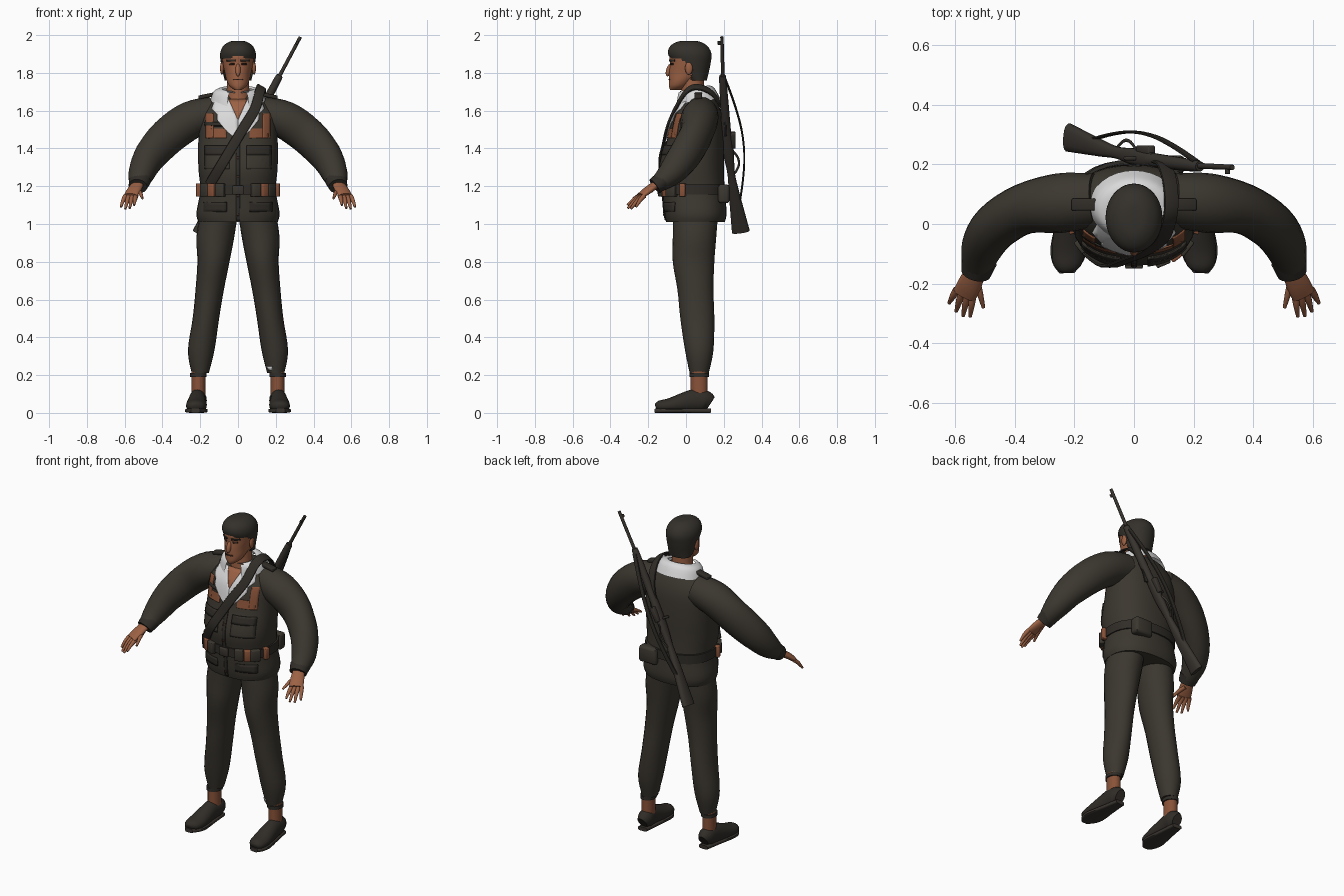
import bpy, bmesh, math
from mathutils import Vector
from mathutils.bvhtree import BVHTree

if "Cube" in bpy.data.objects:
    bpy.data.objects.remove(bpy.data.objects["Cube"], do_unlink=True)

RIGHT, BACK, UP = Vector((1, 0, 0)), Vector((0, 1, 0)), Vector((0, 0, 1))
SIDES = ((-1, "right"), (1, "left"))


def material(name, *colour):
    made = bpy.data.materials.new(name)
    made.use_nodes = True
    made.diffuse_color = (*colour, 1)
    shader = made.node_tree.nodes["Principled BSDF"]
    shader.inputs["Base Color"].default_value = (*colour, 1)
    shader.inputs["Roughness"].default_value = .9
    return made


cloth = material("dark_cloth", .044, .038, .029)
trim = material("cloth_trim", .03, .026, .021)
hair_colour = material("dark_hair", .034, .03, .024)
skin = material("skin", .33, .12, .058)
lining = material("white_lining", .7, .7, .7)
leather = material("brown_leather", .25, .085, .04)
gunmetal = material("rifle_dark", .04, .034, .028)
face_dark = material("face_dark", .05, .022, .014)


def finish(name, bm, colour):
    bmesh.ops.recalc_face_normals(bm, faces=bm.faces)
    mesh = bpy.data.meshes.new(name)
    bm.to_mesh(mesh)
    bm.free()
    mesh.materials.append(colour)
    mesh.shade_smooth()
    mesh.set_sharp_from_angle(angle=.8)
    made = bpy.data.objects.new(name, mesh)
    bpy.context.collection.objects.link(made)
    return made


def spline(rows, steps=4):
    """Catmull-Rom resampling of rows of numbers."""
    padded = [rows[0], *rows, rows[-1]]
    smooth = []
    for window in zip(padded, padded[1:], padded[2:], padded[3:]):
        for step in range(steps):
            t = step / steps
            smooth.append([b + t / 2 * (c - a + t * (2*a - 5*b + 4*c - d + t * (3*(b - c) + d - a)))
                           for a, b, c, d in zip(*window)])
    return smooth + [list(rows[-1])]


def loft(name, rows, colour, across=None, sides=20, power=1.0, caps=True, keep=None):
    """Skin rings of (x, y, z, half width, half depth); rings are level unless across is given."""
    rows = spline(rows)
    centres = [Vector(row[:3]) for row in rows]
    bm, rings = bmesh.new(), []
    for i, (centre, row) in enumerate(zip(centres, rows)):
        u, v = RIGHT, BACK
        if across:
            ahead = (centres[min(i + 1, len(rows) - 1)] - centres[max(i - 1, 0)]).normalized()
            v = (across - ahead * across.dot(ahead)).normalized()
            u = v.cross(ahead)
        ring = []
        for k in range(sides):
            angle = math.tau * k / sides
            c, s = math.cos(angle), math.sin(angle)
            ring.append(bm.verts.new(centre + u * row[3] * math.copysign(abs(c) ** power, c)
                                     + v * row[4] * math.copysign(abs(s) ** power, s)))
        rings.append(ring)
    for low, high in zip(rings, rings[1:]):
        for k in range(sides):
            bm.faces.new((low[k - 1], low[k], high[k], high[k - 1]))
    if caps:
        bm.faces.new(rings[0])
        bm.faces.new(rings[-1])
    if keep:
        unwanted = [face for face in bm.faces if not keep(face.calc_center_median())]
        bmesh.ops.delete(bm, geom=unwanted, context='FACES')
    return finish(name, bm, colour)


def column(name, rows, colour, x=0, **options):
    """Upright loft on one x position, rows of (y, z, half width, half depth)."""
    return loft(name, [(x, *row) for row in rows], colour, **options)


def limb(name, side, rows, colour, **options):
    return loft(name, [(side * x, *rest) for x, *rest in rows], colour, **options)


def box(name, place, size, colour, turn=(0, 0, 0), bevel=.005):
    bm = bmesh.new()
    bmesh.ops.create_cube(bm, size=1)
    bmesh.ops.scale(bm, vec=size, verts=bm.verts)
    bmesh.ops.bevel(bm, geom=bm.edges[:], offset=bevel, segments=2, affect='EDGES', profile=.5)
    made = finish(name, bm, colour)
    made.location, made.rotation_euler = place, turn


def ball(name, place, radii, colour, lean=0):
    bm = bmesh.new()
    bmesh.ops.create_uvsphere(bm, u_segments=16, v_segments=10, radius=1)
    bmesh.ops.scale(bm, vec=radii, verts=bm.verts)
    made = finish(name, bm, colour)
    made.location, made.rotation_euler = place, (lean, 0, 0)


def surface(part):
    mesh = part.data
    return BVHTree.FromPolygons([v.co for v in mesh.vertices], [p.vertices[:] for p in mesh.polygons])


def front(target, x, z):
    hit = target.ray_cast(Vector((x, -2, z)), BACK)[0]
    return hit.y if hit else None


def plate(name, outline, target, colour, lift=.003, cell=.02):
    """Thin sheet, outlined in x and z, laid on the front of a part."""
    bm = bmesh.new()
    bm.faces.new([bm.verts.new((x, 0, z)) for x, z in outline])
    bmesh.ops.triangulate(bm, faces=bm.faces)
    for normal, values in zip((RIGHT, UP), zip(*outline)):
        for k in range(math.ceil(min(values) / cell), math.ceil(max(values) / cell)):
            bmesh.ops.bisect_plane(bm, geom=bm.verts[:] + bm.edges[:] + bm.faces[:],
                                   plane_co=normal * k * cell, plane_no=normal)
    for vert in bm.verts[:]:
        depth = front(target, vert.co.x, vert.co.z)
        if depth is None:
            bm.verts.remove(vert)
        else:
            vert.co.y = depth - lift
    made = finish(name, bm, colour)
    thickness = made.modifiers.new("thickness", 'SOLIDIFY')
    thickness.thickness, thickness.offset = .005, 0


def patch(name, x, z, width, height, target, colour, **options):
    corners = ((-1, -1), (1, -1), (1, 1), (-1, 1))
    plate(name, [(x + a * width / 2, z + b * height / 2) for a, b in corners], target, colour, **options)


# Jacket body
jacket = column("jacket", [(.05, 1.01, .21, .155), (.05, 1.06, .22, .165), (.04, 1.18, .2, .165),
                           (.03, 1.3, .21, .17), (.05, 1.45, .21, .15), (.06, 1.58, .2, .13),
                           (.07, 1.67, .13, .08), (.06, 1.7, .07, .05)], cloth, sides=32, power=.85)
body = surface(jacket)

# Collar lining, raised towards the back
collar = column("collar", [(.06, 1.63, .15, .12), (.05, 1.69, .13, .1), (.04, 1.71, .09, .08), (.04, 1.7, .08, .07)],
                lining, sides=32, caps=False, keep=lambda c: c.y > -.03 or abs(c.x) > .05)
for vert in collar.data.vertices:
    vert.co.z += vert.co.y / 5

# Open neck, lapels, pockets and chest patches
plate("open_neck", [(-.05, 1.66), (.05, 1.66), (0, 1.55)], body, skin, lift=.006)
patch("placket", 0, 1.23, .02, .42, body, trim)
for k in range(4):
    patch("button", 0, 1.05 + .1 * k, .012, .012, body, face_dark, lift=.006)
for s, side in SIDES:
    plate(side + "_lapel", [(s * x, z) for x, z in ((.05, 1.66), (.12, 1.66), (.14, 1.61), (.11, 1.58), (.11, 1.55),
                                                    (.06, 1.49), (0, 1.44), (0, 1.55))], body, lining, lift=.006)
    patch(side + "_pocket", s * .11, 1.35, .13, .12, body, cloth)
    patch(side + "_pocket_flap", s * .11, 1.39, .13, .05, body, trim, lift=.008)
    patch(side + "_hip_flap", s * .12, 1.09, .12, .05, body, trim)
    patch(side + "_chest_patch", s * .15, 1.52, .04, .13, body, leather)
    patch(side + "_chest_patch_foot", s * .11, 1.48, .1, .05, body, leather)
    box(side + "_epaulette", (s * .16, .065, 1.68), (.1, .04, .02), trim, turn=(0, s * .2, 0))
patch("right_chest_band", -.13, 1.53, .09, .02, body, trim, lift=.006)

# Belt with buckle and pouches
column("belt", [(.04, z, .21, .175) for z in (1.155, 1.21)], trim, sides=32, power=.85)
box("buckle", (0, -.14, 1.18), (.06, .02, .05), gunmetal)
for s, side in SIDES:
    for angle, width, colour in ((.4, .05, cloth), (.65, .04, leather), (.9, .06, cloth), (1.3, .03, leather)):
        place = (s * .21 * math.sin(angle) ** .85, .04 - .175 * math.cos(angle) ** .85, 1.18)
        box(side + "_belt_pouch", place, (width, .035, .07), colour, turn=(0, 0, s * angle))
box("back_pouch", (.11, .2, 1.16), (.12, .06, .1), cloth, bevel=.015)

# Neck and head
column("neck", [(.04, 1.6, .07, .07), (.035, 1.7, .06, .06), (.035, 1.8, .06, .06)], skin)
head = column("head", [(-.055, 1.71, .02, .03), (-.04, 1.73, .045, .05), (-.02, 1.76, .06, .07), (.01, 1.8, .07, .1),
                       (.015, 1.85, .08, .1), (.015, 1.9, .08, .1), (.02, 1.96, .04, .05)], skin, sides=32)
face = surface(head)
column("hair", [(.06, 1.76, .07, .05), (.04, 1.8, .08, .08), (.03, 1.85, .09, .1), (.02, 1.9, .095, .115),
                (.015, 1.94, .08, .1), (.015, 1.965, .045, .06), (.015, 1.97, .01, .01)], hair_colour, sides=40,
       keep=lambda c: c.z + abs(c.x) / 4 > 1.89 or c.y > .03 or (c.y > 0 and c.z > 1.82))
ball("nose", (0, -.09, 1.815), (.014, .015, .035), skin, lean=-.3)
patch("mouth", 0, 1.765, .05, .006, face, face_dark, lift=.001, cell=.01)
for s, side in SIDES:
    patch(side + "_eyebrow", s * .036, 1.866, .044, .01, face, hair_colour, cell=.01)
    patch(side + "_eye", s * .033, 1.847, .026, .008, face, face_dark, lift=.001, cell=.01)
    ball(side + "_ear", (s * .085, .015, 1.825), (.01, .02, .035), skin)

# Arms, hands, legs and shoes
for s, side in SIDES:
    limb(side + "_sleeve", s, [(.13, .08, 1.585, .09, .09), (.25, .07, 1.55, .1, .1), (.37, .05, 1.465, .085, .1),
                               (.465, -.01, 1.36, .08, .09), (.51, -.08, 1.27, .07, .07),
                               (.525, -.15, 1.21, .05, .045)], cloth, across=UP)
    limb(side + "_cuff", s, [(.52, -.125, 1.23, .06, .05), (.53, -.165, 1.2, .05, .045)], trim, across=UP)
    limb(side + "_palm", s, [(.52, -.13, 1.23, .03, .02), (.55, -.2, 1.18, .04, .02), (.57, -.24, 1.15, .04, .014)],
         skin, across=UP)
    digits = [("thumb", Vector((.53, -.18, 1.18)), Vector((.505, -.28, 1.135)))]
    for k, finger in enumerate(("index", "middle", "ring", "little")):
        spread = k / 3
        knuckle = Vector((.54, -.235, 1.15)).lerp(Vector((.595, -.22, 1.15)), spread)
        tip = Vector((.55, -.31, 1.1)).lerp(Vector((.62, -.265, 1.09)), spread)
        digits.append((finger, knuckle, tip - (BACK + UP) * .015 * math.sin(math.pi * spread)))
    for finger, knuckle, tip in digits:
        bend = knuckle.lerp(tip, .5) + UP * .006
        limb(side + "_" + finger, s, [(*knuckle, .013, .013), (*bend, .011, .011), (*tip, .006, .006)],
             skin, across=RIGHT, sides=10)
    leg = limb(side + "_trouser_leg", s, [(.1, .05, 1.06, .1, .12), (.12, .045, .93, .1, .115), (.13, .04, .8, .085, .11),
                                          (.15, .05, .65, .075, .095), (.17, .06, .5, .07, .09),
                                          (.195, .07, .33, .07, .075), (.2, .07, .21, .045, .05)], cloth)
    column(side + "_ankle", [(.07, z, .037, .045) for z in (.26, .08)], leather, x=s * .21)
    column(side + "_ankle_band", [(.07, z, .044, .052) for z in (.19, .21)], trim, x=s * .21)
    limb(side + "_shoe", s, [(.225, -.16, .03, .02, .015), (.225, -.14, .035, .045, .03), (.22, -.08, .04, .055, .04),
                             (.215, .04, .065, .045, .06), (.21, .1, .065, .045, .055),
                             (.21, .13, .05, .03, .04)], trim, across=UP)
    limb(side + "_sole", s, [(x, y, .012, width, .012) for x, y, width in (
        (.225, -.165, .025), (.225, -.13, .05), (.22, -.08, .06), (.215, .02, .045), (.21, .13, .03))],
         gunmetal, across=UP, power=.5)
patch("cuff_tag", .165, .235, .03, .02, surface(leg), lining)

# Strap across the chest and over the left shoulder
strap = []
for k in range(5):
    x, z = -.15 + .06 * k, 1.21 + .1 * k
    strap.append((x, front(body, x, z) - .013, z))
strap += [(.115, 0, 1.7), (.125, .06, 1.725), (.12, .14, 1.69), (.1, .2, 1.59), (.07, .21, 1.47)]
loft("shoulder_strap", [(*point, .006, .027) for point in strap], trim,
     across=Vector((.85, 0, -.5)), sides=12, power=.5)

# Slung rifle, measured along its length from muzzle to butt
muzzle, butt = Vector((.33, .19, 1.99)), Vector((-.22, .19, .96))


def along(t, out=0):
    return muzzle.lerp(butt, t) + BACK * (t * t / 10 + out)


def rifle_part(name, rows, power=1.0):
    loft(name, [(*along(t), width, depth) for t, width, depth in rows], gunmetal, across=BACK, sides=14, power=power)


rifle_part("rifle_barrel", [(0, .009, .009), (.25, .01, .01)])
rifle_part("rifle_forend", [(.2, .014, .014), (.23, .02, .02), (.5, .022, .025)])
rifle_part("rifle_stock", [(.48, .02, .025), (.6, .02, .028), (.7, .017, .02), (.8, .02, .028), (1, .02, .048)], power=.8)
tilt = (0, math.atan2(muzzle.x - butt.x, muzzle.z - butt.z), 0)
box("front_sight", along(.03, -.01), (.012, .025, .02), gunmetal, turn=tilt, bevel=.003)
box("magazine", along(.53, .03), (.028, .03, .09), gunmetal, turn=tilt)
box("bolt_handle", along(.55) - RIGHT * .03, (.07, .014, .014), gunmetal, turn=tilt)
loft("trigger_guard", [(*along(.58 + .04 * k, .02 + .03 * math.sin(math.pi * k / 3)), .006, .004) for k in range(4)],
     gunmetal, across=RIGHT, sides=8)
loft("rifle_sling", [(*along(.22 + .13 * k, .015 + .07 * math.sin(math.pi * k / 5)), .014, .005) for k in range(6)],
     trim, across=BACK, sides=10, power=.6)
